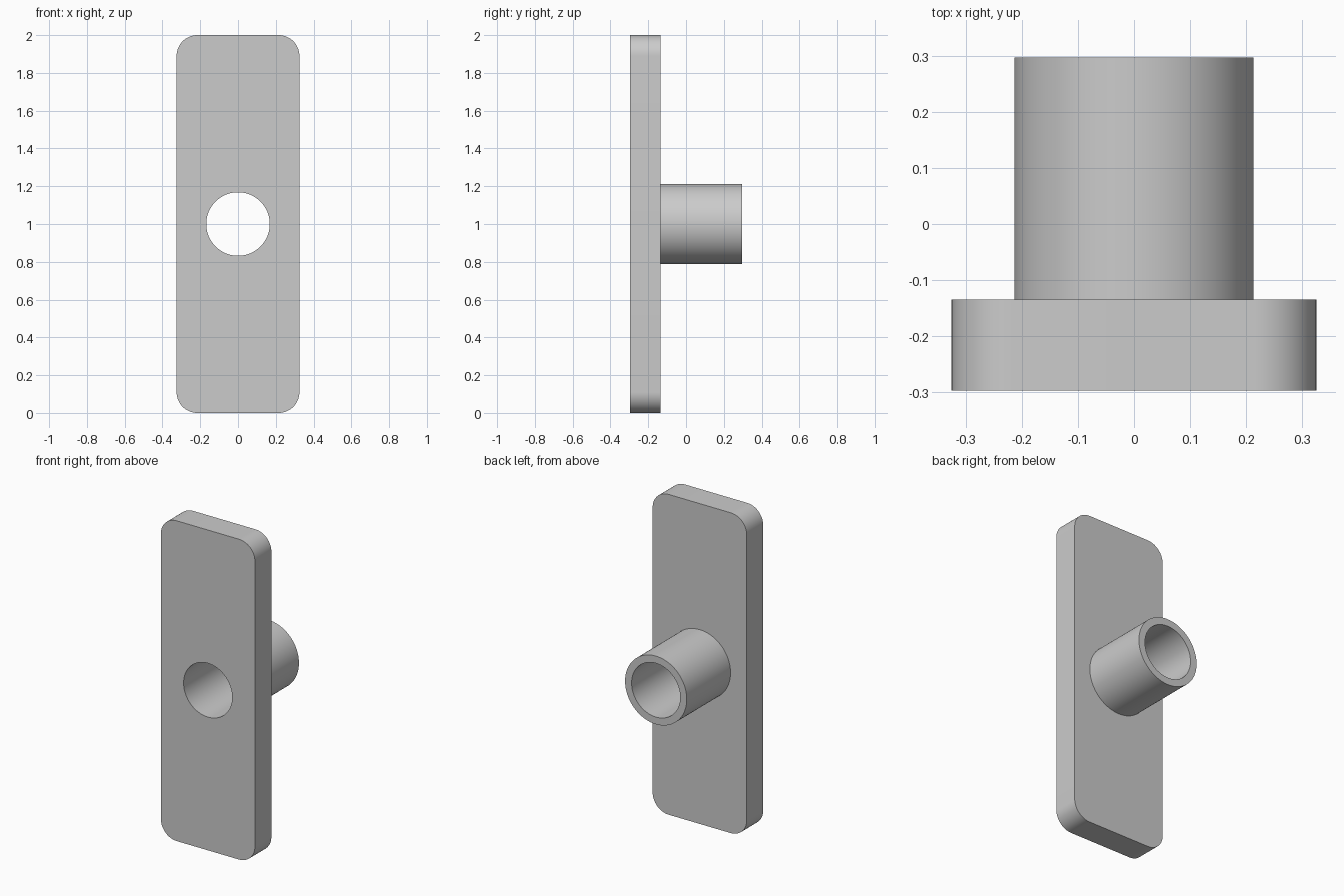
import bpy
import bmesh
from math import sin, cos, pi, tau

if "Cube" in bpy.data.objects:
    bpy.data.objects.remove(bpy.data.objects["Cube"])

HALF_WIDTH, HEIGHT, CORNER = 0.325, 2.0, 0.11
FRONT, PLATE_BACK, SLEEVE_END = -0.297, -0.135, 0.297
OUTER, BORE = 0.213, 0.168
SIDES, CORNER_STEPS = 96, 16
MID = HEIGHT / 2


def circle(radius):
    return [(radius * cos(tau * i / SIDES), MID + radius * sin(tau * i / SIDES))
            for i in range(SIDES)]


def rounded_rectangle():
    points = []
    for quarter, (sx, sz) in enumerate([(1, 1), (-1, 1), (-1, -1), (1, -1)]):
        cx = sx * (HALF_WIDTH - CORNER)
        cz = MID + sz * (MID - CORNER)
        for i in range(CORNER_STEPS + 1):
            a = (quarter + i / CORNER_STEPS) * pi / 2
            points.append((cx + CORNER * cos(a), cz + CORNER * sin(a)))
    return points


def ring(bm, outline, y):
    return [bm.verts.new((x, y, z)) for x, z in outline]


def wall(bm, a, b):
    """Quad strip between two rings of equal length."""
    for i in range(len(a)):
        j = (i + 1) % len(a)
        bm.faces.new((a[i], a[j], b[j], b[i]))


def ring_edges(bm, loop):
    edges = []
    for a, b in zip(loop, loop[1:] + loop[:1]):
        edges.append(bm.edges.get((a, b)) or bm.edges.new((a, b)))
    return edges


def holed_face(bm, outer, inner):
    """Flat face bounded by an outer ring with a round hole."""
    bmesh.ops.triangle_fill(bm, use_beauty=True, normal=(0, 1, 0),
                            edges=ring_edges(bm, outer) + ring_edges(bm, inner))


bm = bmesh.new()

# Rounded plate
plate_front = ring(bm, rounded_rectangle(), FRONT)
plate_back = ring(bm, rounded_rectangle(), PLATE_BACK)
wall(bm, plate_front, plate_back)

# Sleeve with a bore running right through the plate
sleeve_base = ring(bm, circle(OUTER), PLATE_BACK)
sleeve_rim = ring(bm, circle(OUTER), SLEEVE_END)
bore_rim = ring(bm, circle(BORE), SLEEVE_END)
bore_front = ring(bm, circle(BORE), FRONT)
wall(bm, sleeve_base, sleeve_rim)
wall(bm, sleeve_rim, bore_rim)
wall(bm, bore_rim, bore_front)

# Flat faces of the plate
holed_face(bm, plate_front, bore_front)
holed_face(bm, plate_back, sleeve_base)

bmesh.ops.recalc_face_normals(bm, faces=bm.faces[:])
mesh = bpy.data.meshes.new("plate_with_sleeve")
bm.to_mesh(mesh)
bm.free()

# Plain grey finish
grey = bpy.data.materials.new("plain_grey")
grey.use_nodes = True
colour = (0.6, 0.6, 0.6, 1)
grey.diffuse_color = colour
grey.node_tree.nodes["Principled BSDF"].inputs["Base Color"].default_value = colour
mesh.materials.append(grey)

plate = bpy.data.objects.new("plate_with_sleeve", mesh)
bpy.context.collection.objects.link(plate)
bpy.ops.object.select_all(action="DESELECT")
plate.select_set(True)
bpy.context.view_layer.objects.active = plate
bpy.ops.object.shade_smooth_by_angle(angle=pi / 6)
